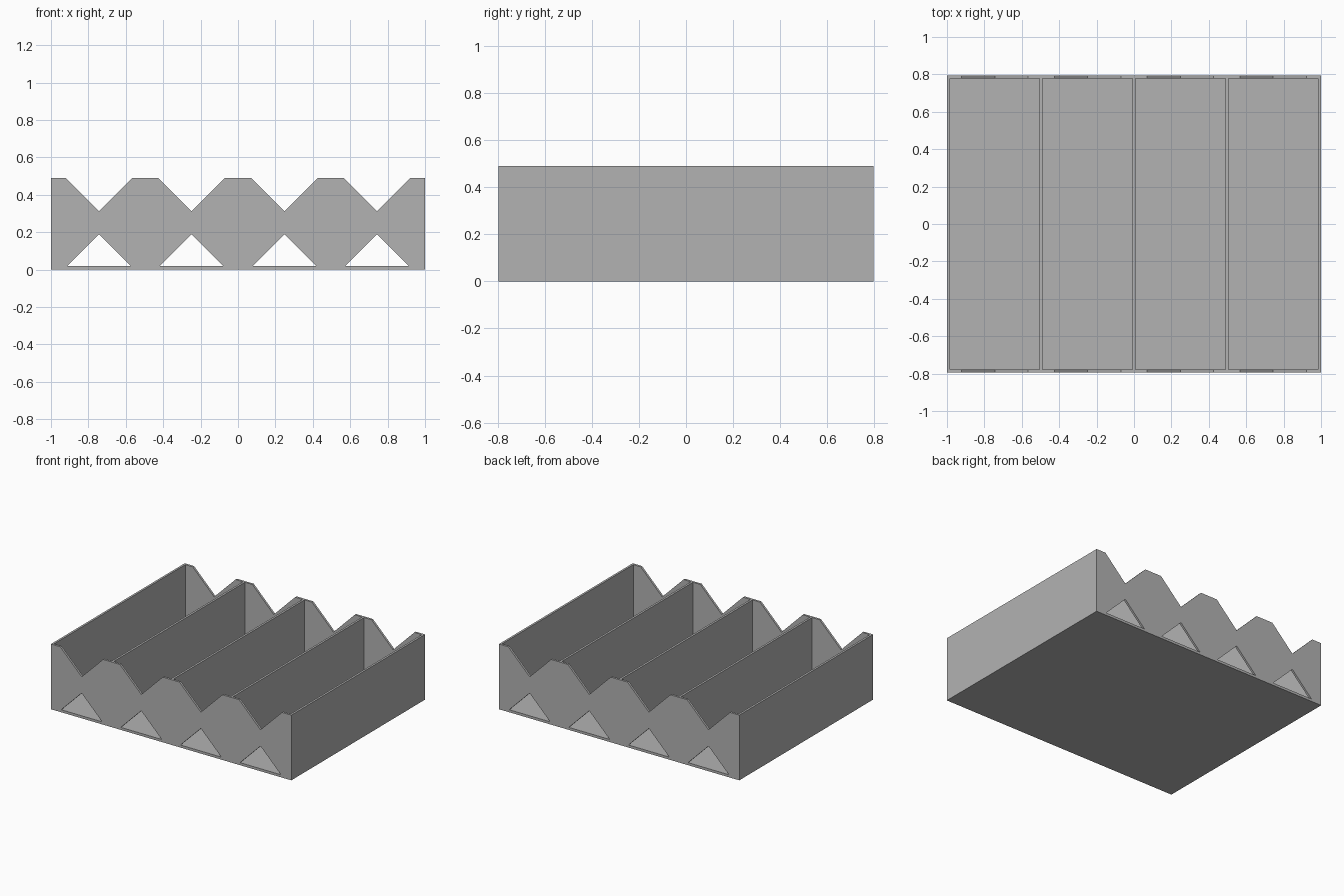
import bpy, math

cube = bpy.data.objects.get("Cube")
if cube:
    bpy.data.objects.remove(cube, do_unlink=True)

WIDTH, DEPTH, HEIGHT = 2.0, 1.59, 0.49
WALL = 0.016                        # sheet thickness
CELLS = 4
PITCH = (WIDTH - WALL) / CELLS
INNER = DEPTH - 2 * WALL            # length between the end walls
NOTCH, HOLE, HOLE_Z = 0.178, 0.17, 0.019

grey = bpy.data.materials.new("plain grey")
grey.use_nodes = True
colour = (0.45, 0.45, 0.45, 1)
grey.diffuse_color = colour
grey.node_tree.nodes["Principled BSDF"].inputs["Base Color"].default_value = colour


def box(name, size, centre):
    bpy.ops.mesh.primitive_cube_add(size=1, location=centre)
    ob = bpy.context.object
    ob.name = name
    ob.scale = size
    bpy.ops.object.transform_apply(location=False, rotation=False, scale=True)
    ob.data.materials.append(grey)


def panel(name, outlines, y):
    """Flat sheet in the xz plane; inner outlines become holes."""
    curve = bpy.data.curves.new(name, "CURVE")
    curve.dimensions = "2D"
    curve.fill_mode = "BOTH"
    curve.extrude = WALL / 2
    for points in outlines:
        spline = curve.splines.new("POLY")
        spline.points.add(len(points) - 1)
        for p, (x, z) in zip(spline.points, points):
            p.co = (x, z, 0, 1)
        spline.use_cyclic_u = True
    ob = bpy.data.objects.new(name, curve)
    bpy.context.collection.objects.link(ob)
    ob.location.y = y
    ob.rotation_euler.x = math.pi / 2
    bpy.ops.object.select_all(action="DESELECT")
    ob.select_set(True)
    bpy.context.view_layer.objects.active = ob
    bpy.ops.object.convert(target="MESH")
    ob = bpy.context.object
    ob.data.materials.clear()
    ob.data.materials.append(grey)
    ob.data.shade_flat()


# End walls: V notches along the top, triangular openings below
half = WIDTH / 2
centres = [(i - (CELLS - 1) / 2) * PITCH for i in range(CELLS)]
outline = [(half, HEIGHT), (half, 0), (-half, 0), (-half, HEIGHT)]
holes = []
for c in centres:
    outline += [(c - NOTCH, HEIGHT), (c, HEIGHT - NOTCH), (c + NOTCH, HEIGHT)]
    holes.append([(c - HOLE, HOLE_Z), (c + HOLE, HOLE_Z), (c, HOLE_Z + HOLE)])
for name, side in (("front_wall", -1), ("back_wall", 1)):
    panel(name, [outline] + holes, side * (DEPTH - WALL) / 2)

# Floor between the end walls
box("floor", (WIDTH, INNER, WALL), (0, 0, WALL / 2))

# Side walls and dividers standing on the floor
for i in range(CELLS + 1):
    name = {0: "right_wall", CELLS: "left_wall"}.get(i, f"divider_{i}")
    box(name, (WALL, INNER, HEIGHT - WALL),
        ((i - CELLS / 2) * PITCH, 0, (HEIGHT + WALL) / 2))
